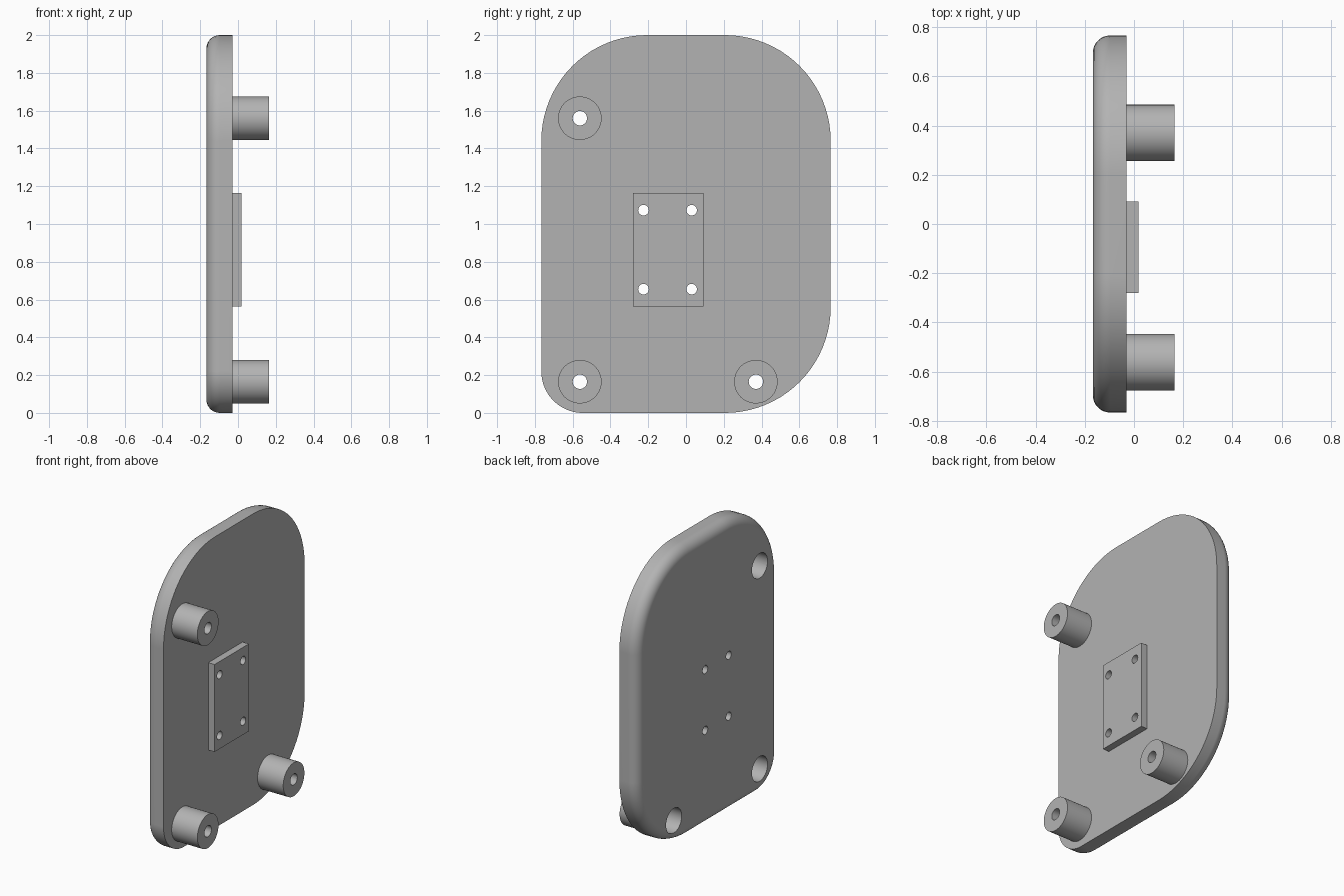
import bpy
import bmesh
import math
from mathutils import Matrix, Vector

if "Cube" in bpy.data.objects:
    bpy.data.objects.remove(bpy.data.objects["Cube"])

# Single grey finish
grey = bpy.data.materials.new("grey")
grey.use_nodes = True
COLOUR = (0.45, 0.45, 0.45, 1)
grey.diffuse_color = COLOUR
grey.node_tree.nodes["Principled BSDF"].inputs["Base Color"].default_value = COLOUR

BACK, FACE, POST_END, PAD_END = -0.167, -0.03, 0.165, 0.018
HALF_Y, HEIGHT, FILLET = 0.766, 2.0, 0.07
POSTS = [(-0.562, 1.56), (-0.562, 0.165), (0.37, 0.165)]
PAD_HOLES = [(y, z) for y in (-0.225, 0.03) for z in (0.655, 1.073)]


def make_object(name, bm):
    bmesh.ops.recalc_face_normals(bm, faces=bm.faces)
    mesh = bpy.data.meshes.new(name)
    bm.to_mesh(mesh)
    bm.free()
    mesh.materials.append(grey)
    obj = bpy.data.objects.new(name, mesh)
    bpy.context.collection.objects.link(obj)
    return obj


def cylinder(name, centre, radius, x0, x1, sides=48):
    """Cylinder lying along x."""
    bm = bmesh.new()
    place = Matrix.Translation(((x0 + x1) / 2, *centre)) @ Matrix.Rotation(math.pi / 2, 4, "Y")
    bmesh.ops.create_cone(bm, cap_ends=True, segments=sides, radius1=radius,
                          radius2=radius, depth=x1 - x0, matrix=place)
    return make_object(name, bm)


def activate(obj):
    bpy.ops.object.select_all(action="DESELECT")
    obj.select_set(True)
    bpy.context.view_layer.objects.active = obj


def drill(obj, centre, radius, x0=-0.4, x1=0.4):
    cutter = cylinder("cutter", centre, radius, x0, x1, 32)
    mod = obj.modifiers.new("hole", "BOOLEAN")
    mod.operation = "DIFFERENCE"
    mod.solver = "EXACT"
    mod.object = cutter
    activate(obj)
    bpy.ops.object.modifier_apply(modifier=mod.name)
    bpy.data.objects.remove(cutter)


def finish(obj):
    activate(obj)
    bpy.ops.object.shade_smooth_by_angle(angle=math.radians(30))
    mod = obj.modifiers.new("clean shading", "WEIGHTED_NORMAL")
    mod.keep_sharp = True


def outline(x, inset, steps=20):
    """Rounded plate outline with its own radius at each corner."""
    corners = [(1, 1, 0.56), (-1, 1, 0.56), (-1, -1, 0.22), (1, -1, 0.56)]
    points = []
    for i, (sy, sz, r) in enumerate(corners):
        cy = sy * (HALF_Y - r)
        cz = HEIGHT / 2 + sz * (HEIGHT / 2 - r)
        for k in range(steps + 1):
            a = (i + k / steps) * math.pi / 2
            points.append(Vector((x, cy + (r - inset) * math.cos(a),
                                  cz + (r - inset) * math.sin(a))))
    return points


# Plate: stacked outlines, rounded over at the back
bm = bmesh.new()
levels = [(FACE, 0)]
for k in range(9):
    a = k / 8 * math.pi / 2
    levels.append((BACK + FILLET * (1 - math.sin(a)), FILLET * (1 - math.cos(a))))
rings = [[bm.verts.new(p) for p in outline(x, inset)] for x, inset in levels]
for low, high in zip(rings, rings[1:]):
    for i in range(len(low)):
        j = (i + 1) % len(low)
        bm.faces.new((low[i], low[j], high[j], high[i]))
bm.faces.new(rings[0])
bm.faces.new(rings[-1])
plate = make_object("plate", bm)

# Mounting pad
bm = bmesh.new()
bmesh.ops.create_cube(bm, size=1)
bmesh.ops.scale(bm, vec=(PAD_END - FACE, 0.372, 0.6), verts=bm.verts)
bmesh.ops.translate(bm, vec=((PAD_END + FACE) / 2, -0.094, 0.863), verts=bm.verts)
pad = make_object("mounting_pad", bm)

for centre in PAD_HOLES:
    drill(plate, centre, 0.028)
    drill(pad, centre, 0.028)
finish(pad)

# Hollow posts, with a wide screw recess behind each one
for i, centre in enumerate(POSTS):
    post = cylinder(f"post_{i + 1}", centre, 0.115, FACE, POST_END, 64)
    drill(post, centre, 0.038)
    finish(post)
    drill(plate, centre, 0.038)
    drill(plate, centre, 0.085, -0.4, BACK + 0.11)
finish(plate)
